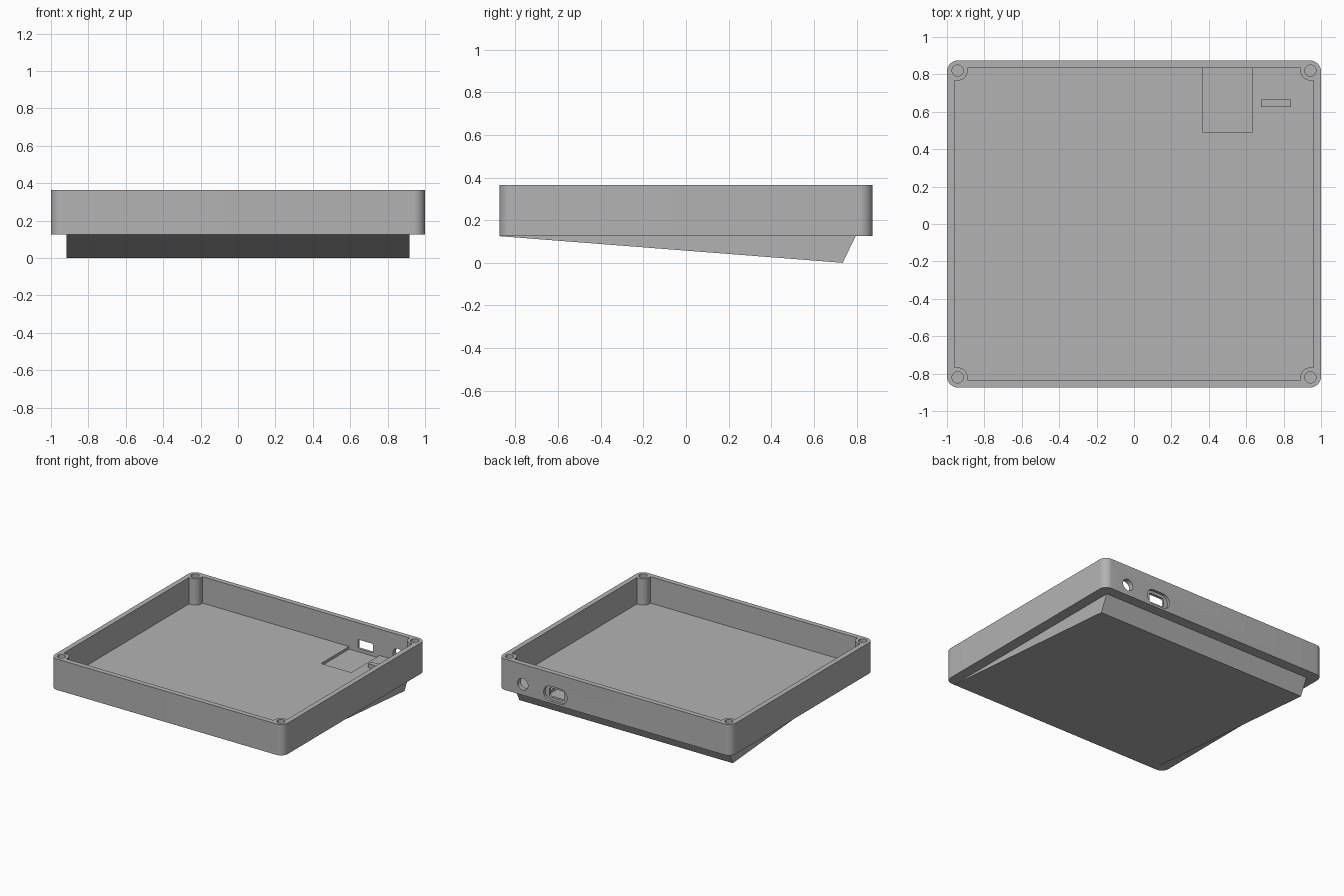
import bpy, bmesh
from math import pi, cos, sin, radians
from mathutils import Matrix

cube = bpy.data.objects.get("Cube")
if cube:
    bpy.data.objects.remove(cube, do_unlink=True)

grey = bpy.data.materials.new("plain_grey")
grey.use_nodes = True
COLOUR = (0.45, 0.45, 0.45, 1)
grey.diffuse_color = COLOUR
grey.node_tree.nodes["Principled BSDF"].inputs["Base Color"].default_value = COLOUR

BASE, FLOOR, RIM = 0.125, 0.16, 0.365
HX, HY, WALL = 1.0, 0.875, 0.04
POST_X, POST_Y, POST_R = 0.943, 0.82, 0.053


def prism(name, outline, low, high, turn=None):
    """Extrude a flat outline from low to high, then turn it if asked."""
    bm = bmesh.new()
    face = bm.faces.new([bm.verts.new((a, b, low)) for a, b in outline])
    top = bmesh.ops.extrude_face_region(bm, geom=[face])["geom"]
    verts = [v for v in top if isinstance(v, bmesh.types.BMVert)]
    bmesh.ops.translate(bm, verts=verts, vec=(0, 0, high - low))
    if turn:
        bmesh.ops.transform(bm, matrix=turn, verts=bm.verts)
    bmesh.ops.recalc_face_normals(bm, faces=bm.faces)
    mesh = bpy.data.meshes.new(name)
    bm.to_mesh(mesh)
    bm.free()
    mesh.materials.append(grey)
    obj = bpy.data.objects.new(name, mesh)
    bpy.context.collection.objects.link(obj)
    return obj


def arc(cx, cy, r, start, end, steps=10):
    angles = [radians(start + (end - start) * i / steps) for i in range(steps + 1)]
    return [(cx + r * cos(t), cy + r * sin(t)) for t in angles]


def four_way(corner):
    """Mirror the outline of the +x +y corner into a closed loop."""
    back = corner[::-1]
    return (corner + [(-x, y) for x, y in back]
            + [(-x, -y) for x, y in corner] + [(x, -y) for x, y in back])


def rounded(w, h, r, cx=0, cy=0):
    loop = four_way(arc(w / 2 - r, h / 2 - r, r, 0, 90))
    return [(cx + x, cy + y) for x, y in loop]


def rect(x0, x1, y0, y1):
    return [(x0, y0), (x1, y0), (x1, y1), (x0, y1)]


def cut(target, cutter):
    cutter.hide_render = True
    mod = target.modifiers.new("cut", "BOOLEAN")
    mod.operation, mod.solver, mod.object = "DIFFERENCE", "EXACT", cutter
    bpy.context.view_layer.objects.active = target
    bpy.ops.object.modifier_apply(modifier=mod.name)
    bpy.data.objects.remove(cutter, do_unlink=True)


# Tray with rounded outer corners
tray = prism("tray", rounded(2 * HX, 2 * HY, 0.06), BASE, RIM)

# Cavity that leaves a screw post standing in each corner
ix, iy = HX - WALL, HY - WALL
corner = ([(ix, POST_Y - POST_R)] + arc(POST_X, POST_Y, POST_R, 270, 180)
          + [(POST_X - POST_R, iy)])
cut(tray, prism("cavity_cutter", four_way(corner), FLOOR, RIM + 0.1))

# Screw holes
for sx in (-1, 1):
    for sy in (-1, 1):
        hole = arc(sx * POST_X, sy * POST_Y, 0.03, 0, 345, 23)
        cut(tray, prism("screw_cutter", hole, FLOOR + 0.02, RIM + 0.1))

# Shallow floor pocket behind the port
cut(tray, prism("pocket_cutter", rect(0.37, 0.63, 0.49, iy), FLOOR - 0.02, FLOOR + 0.02))

# Port, its outer recess and the round hole, all through the back wall
upright = Matrix.Rotation(pi / 2, 4, "X")   # (a, b, depth) -> (a, -depth, b)
for outline, y0, y1 in (
        (rounded(0.2, 0.116, 0.056, 0.51, 0.2), HY - 0.02, HY + 0.1),
        (rounded(0.13, 0.07, 0.012, 0.51, 0.2), iy - 0.03, HY + 0.1),
        (arc(0.79, 0.21, 0.045, 0, 348.75, 31), iy - 0.02, HY + 0.1)):
    cut(tray, prism("back_cutter", outline, -y1, -y0, upright))

# Small rib on the floor
prism("floor_rib", rect(0.68, 0.84, 0.625, 0.665), FLOOR, FLOOR + 0.03)

# Tilted wedge foot: side profile (y, z) swept along x
sideways = Matrix(((0, 0, 1, 0), (1, 0, 0, 0), (0, 1, 0, 0), (0, 0, 0, 1)))
prism("wedge_foot", [(-HY, BASE), (0.735, 0), (0.795, BASE)], -0.917, 0.917, sideways)

# Smooth round surfaces, keep edges sharp
bpy.ops.object.select_all(action="DESELECT")
tray.select_set(True)
bpy.context.view_layer.objects.active = tray
bpy.ops.object.shade_smooth_by_angle(angle=radians(30))
